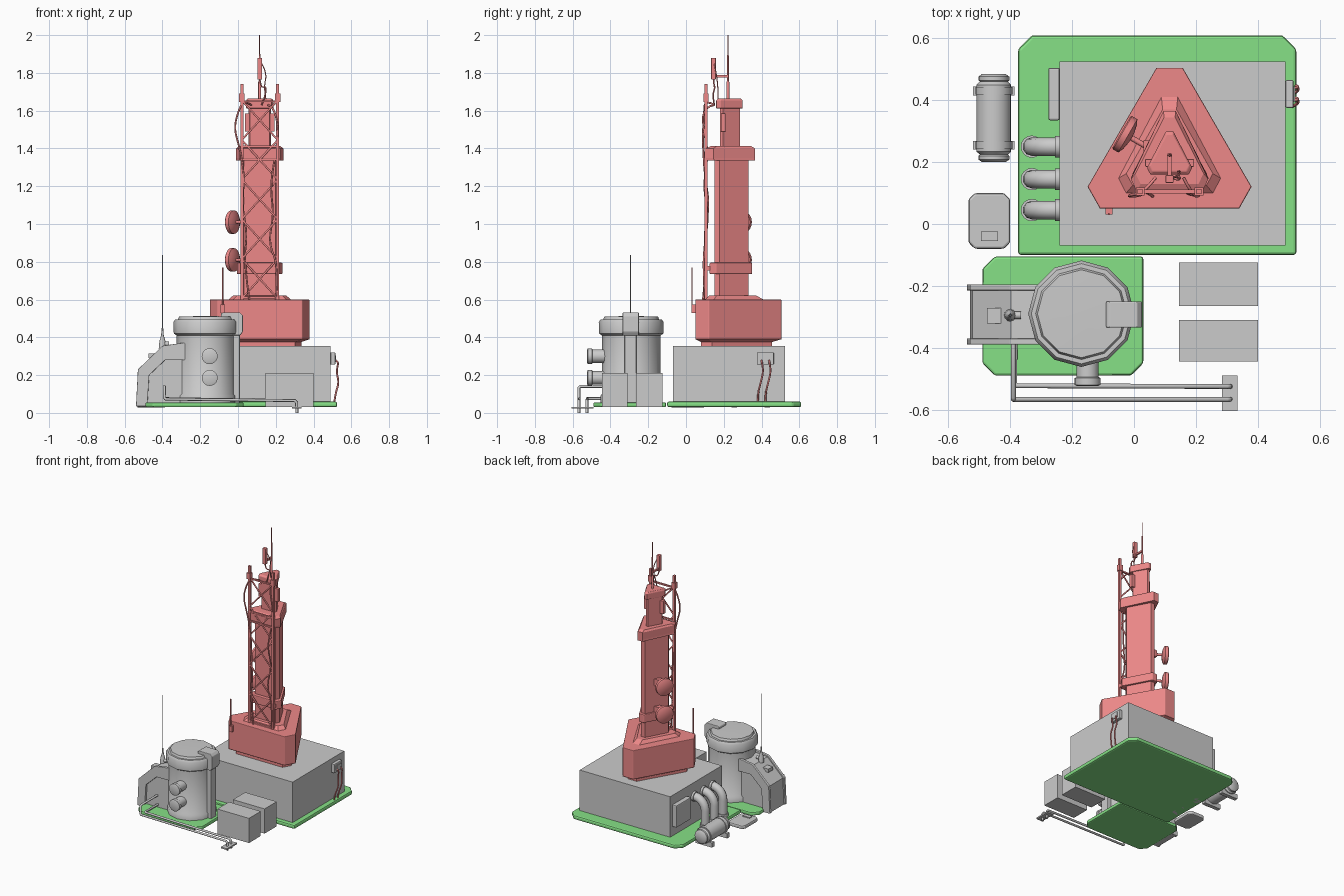
import bpy, bmesh
from math import sin, cos, pi, radians
from mathutils import Vector

if "Cube" in bpy.data.objects:
    bpy.data.objects.remove(bpy.data.objects["Cube"])


def material(name, c):
    m = bpy.data.materials.new(name)
    m.diffuse_color = (*c, 1)
    m.use_nodes = True
    m.node_tree.nodes["Principled BSDF"].inputs["Base Color"].default_value = m.diffuse_color
    return m


RED = material("red_paint", (0.85, 0.25, 0.25))
GREEN = material("green_pad", (0.24, 0.75, 0.24))


def finish(name, bm, mat=None, bevel=0, smooth=False):
    bmesh.ops.recalc_face_normals(bm, faces=bm.faces)
    me = bpy.data.meshes.new(name)
    bm.to_mesh(me)
    bm.free()
    ob = bpy.data.objects.new(name, me)
    bpy.context.collection.objects.link(ob)
    if mat:
        me.materials.append(mat)
    if smooth:
        bpy.ops.object.select_all(action='DESELECT')
        ob.select_set(True)
        bpy.context.view_layer.objects.active = ob
        bpy.ops.object.shade_smooth_by_angle(angle=radians(40))
    if bevel:
        b = ob.modifiers.new("bevel", 'BEVEL')
        b.width, b.segments, b.limit_method = bevel, 2, 'ANGLE'
    return ob


def loft(name, rings, mat=None, bevel=0, smooth=False):
    """Skin a stack of equal-length 3D rings and cap both ends."""
    bm = bmesh.new()
    vs = [[bm.verts.new(p) for p in r] for r in rings]
    n = len(vs[0])
    for a, b in zip(vs, vs[1:]):
        for i in range(n):
            bm.faces.new((a[i], a[(i + 1) % n], b[(i + 1) % n], b[i]))
    bm.faces.new(vs[0])
    bm.faces.new(vs[-1])
    return finish(name, bm, mat, bevel, smooth)


def prism(name, pts, z0, z1, mat=None, bevel=0):
    return loft(name, [[(x, y, z) for x, y in pts] for z in (z0, z1)], mat, bevel)


def box(name, x0, x1, y0, y1, z0, z1, mat=None, bevel=0):
    return prism(name, [(x0, y0), (x1, y0), (x1, y1), (x0, y1)], z0, z1, mat, bevel)


def turned(name, base, axis, profile, n=24, mat=None):
    """Revolve (radius, distance) pairs about an axis through base."""
    q = Vector(axis).to_track_quat('Z', 'Y')
    return loft(name, [[Vector(base) + q @ Vector((r * cos(2 * pi * i / n), r * sin(2 * pi * i / n), d))
                        for i in range(n)] for r, d in profile], mat, 0, True)


def tube(name, pts, r, mat=None, cable=False, res=2):
    """Round tube along a path, as a mesh."""
    cu = bpy.data.curves.new(name, 'CURVE')
    cu.dimensions, cu.bevel_depth, cu.bevel_resolution, cu.use_fill_caps = '3D', r, res, True
    sp = cu.splines.new('NURBS' if cable else 'POLY')
    sp.points.add(len(pts) - 1)
    for p, c in zip(sp.points, pts):
        p.co = (*c, 1)
    if cable:
        sp.use_endpoint_u, sp.order_u, sp.resolution_u = True, 3, 4
    tmp = bpy.data.objects.new(name + "_curve", cu)
    bpy.context.collection.objects.link(tmp)
    me = bpy.data.meshes.new_from_object(tmp.evaluated_get(bpy.context.evaluated_depsgraph_get()))
    bpy.data.objects.remove(tmp)
    me.name = name
    ob = bpy.data.objects.new(name, me)
    bpy.context.collection.objects.link(ob)
    me.materials.clear()
    if mat:
        me.materials.append(mat)
    return ob


CX = 0.115  # tower centre line


def tri(y0, y1, hw, z):
    """Triangle with clipped corners, pointing to the back."""
    ym = y0 + 0.155 * (y1 - y0)
    half = [(0.85 * hw, y0), (hw, ym), (0.16 * hw, y1)]
    return [(CX + x, y, z) for x, y in half] + [(CX - x, y, z) for x, y in half[::-1]]


def tri_block(name, *specs, bevel=0):
    return loft(name, [tri(*s) for s in specs], RED, bevel)


# ground pads
prism("main_pad", [(-.375, -.1), (.525, -.1), (.525, .565), (.48, .61), (-.33, .61), (-.375, .565)],
      .03, .06, GREEN, .01)
prism("tank_pad", [(-.45, -.49), (-.01, -.49), (.03, -.45), (.03, -.105), (-.45, -.105), (-.49, -.145), (-.49, -.45)],
      .03, .056, GREEN, .008)

# main building and loose crates
box("building", -.24, .49, -.07, .525, .06, .355)
box("crate_back", .145, .40, -.265, -.125, .03, .21)
box("crate_front", .145, .40, -.445, -.31, .03, .21)
box("side_panel", -.277, -.24, .335, .505, .13, .29, bevel=.006)
box("junction_box", .49, .515, .375, .465, .255, .32, bevel=.004)
box("junction_cover", .513, .52, .395, .445, .27, .305)
for i, y in enumerate((.4, .44)):
    tube(f"junction_cable_{i}", [(.51, y, .28), (.535, y, .275), (.52, y + .01, .22), (.535, y - .005, .16),
                                 (.515, y - .02, .1), (.51, y - .02, .055)], .005, RED, True)

# three elbow ducts on the left wall
for i, y in enumerate((.045, .145, .25)):
    arc = [(-.25 - .08 * sin(a * pi / 12), y, .175 + .08 * cos(a * pi / 12)) for a in range(7)]
    tube(f"elbow_duct_{i}", [(-.22, y, .255)] + arc + [(-.33, y, .03)], .03, res=3)
    turned(f"duct_collar_{i}", (-.33, y, .06), (0, 0, 1), [(.036, 0), (.036, .02)], 16)
    turned(f"wall_collar_{i}", (-.24, y, .255), (-1, 0, 0), [(.035, 0), (.035, .015)], 16)

# lying gas cylinder with saddles
turned("gas_cylinder", (-.453, .2, .1), (0, 1, 0),
       [(.038, 0), (.05, .008), (.05, .02), (.045, .024), (.056, .034), (.056, .25), (.045, .26),
        (.05, .264), (.05, .276), (.038, .285)], 20)
for i, y in enumerate((.255, .43)):
    turned(f"cylinder_strap_{i}", (-.453, y - .012, .1), (0, 1, 0), [(.06, 0), (.06, .024)], 20)
    box(f"cylinder_saddle_{i}", -.52, -.386, y - .014, y + .014, .028, .062)

# ground hatch
prism("hatch", [(-.515, -.08), (-.42, -.08), (-.4, -.06), (-.4, .08), (-.42, .1), (-.515, .1), (-.535, .08), (-.535, -.06)],
      .028, .055, bevel=.008)
box("hatch_handle", -.495, -.44, -.055, -.025, .05, .062)

# storage tank
TX, TY = -.17, -.29
turned("tank", (TX, TY, 0), (0, 0, 1),
       [(.163, .05), (.163, .09), (.155, .1), (.155, .41), (.17, .42), (.172, .48), (.162, .495),
        (.148, .495), (.142, .51), (.05, .512)], 12)
for i, z in enumerate((.185, .30)):
    turned(f"tank_port_{i}", (-.15, -.42, z), (0, -1, 0),
           [(.036, 0), (.036, .075), (.042, .078), (.042, .1), (.032, .104)], 20)
# overhead vent and downpipe on the right of the tank
loft("tank_vent", [[(x, y, z) for x, z in ((-.09, .49), (-.09, .525), (-.08, .532), (.01, .532), (.026, .515),
                                         (.026, .43), (.012, .41), (-.03, .41))] for y in (-.335, -.25)], bevel=.004)
box("tank_downpipe", -.04, .01, -.325, -.262, .05, .43, bevel=.006)

# arched intake on the left of the tank, with recessed side panels
outer = [(-.54, .035), (-.53, .23), (-.40, .355), (-.30, .37)]
inner = [(-.25, .28), (-.385, .28), (-.47, .2), (-.48, .035)]
for y, nm in ((-.39, "front"), (-.215, "back")):
    loft(f"intake_rim_{nm}", [[(x, yy, z) for x, z in outer + [(-.25, .37)] + inner] for yy in (y, y + .02)], bevel=.003)
loft("intake_core", [[(x, y, z) for x, z in ((-.53, .035), (-.522, .225), (-.397, .347), (-.25, .36), (-.25, .035))]
                     for y in (-.375, -.21)])
box("intake_top_plate", -.475, -.395, -.322, -.272, .29, .315)
turned("whip_base", (-.4, -.295, .34), (0, 0, 1), [(.02, 0), (.016, .04), (.007, .07), (.004, .11)], 12)
tube("whip_antenna", [(-.4, -.295, .44), (-.4, -.295, .835)], .003, res=1)
tube("whip_clamp", [(-.4, -.295, .365), (-.365, -.295, .365)], .012)

# feed pipes along the front
tube("feed_pipe_outer", [(-.39, -.37, .14), (-.39, -.56, .14), (-.39, -.567, .133), (-.39, -.567, .08), (-.383, -.567, .073),
                         (.30, -.567, .065), (.31, -.567, .055), (.312, -.567, 0)], .008)
tube("feed_pipe_inner", [(-.385, -.37, .075), (-.385, -.517, .075), (-.378, -.523, .075),
                         (.30, -.525, .065), (.31, -.525, .055), (.312, -.525, 0)], .008)
box("pipe_foot", .285, .335, -.605, -.49, .022, .032)

# tower base and triangular column
tri_block("base_skirt", (.08, .455, .22, .35), (.08, .455, .22, .375), (.05, .505, .265, .39))
tri_block("tower_base", (.05, .505, .265, .39), (.05, .505, .265, .6), bevel=.004)
tri_block("column_plinth", (.1, .41, .165, .6), (.125, .37, .14, .622))
tri_block("column", (.15, .33, .097, .6), (.15, .33, .097, 1.35))
tri_block("lower_collar", (.125, .35, .122, .735), (.125, .35, .122, .795), bevel=.005)
tri_block("upper_collar", (.11, .365, .125, 1.335), (.105, .365, .125, 1.35), (.105, .365, .125, 1.4),
          (.13, .345, .11, 1.412))
tri_block("upper_column", (.18, .285, .06, 1.4), (.18, .285, .06, 1.62))
tri_block("top_cap", (.16, .30, .073, 1.612), (.16, .30, .073, 1.655), (.17, .29, .064, 1.664), bevel=.003)
for s in (-1, 1):
    box(f"side_unit_{s}", CX + s * .065 - .014, CX + s * .065 + .014, .185, .21, 1.49, 1.585, RED, .003)

# front lattice mast
PY = .105
for s in (-1, 1):
    x = CX + s * .095
    box(f"lattice_pole_{s}", x - .008, x + .008, PY - .008, PY + .008, .6, 1.74, RED)
    box(f"pole_clamp_{s}", x - .014, x + .014, PY - .013, PY + .013, 1.645, 1.69, RED)
    for k in range(5):
        z = .605 + .21 * k
        tube(f"lattice_brace_{s}_{k}", [(x, PY, z), (CX - s * .095, PY, z + .21)], .0055, RED, res=1)
    for k, z in enumerate((.765, 1.375)):
        box(f"pole_bracket_{s}_{k}", x - .008, x + .008, PY, .18, z - .012, z + .012, RED)
for k, z in enumerate((.61, 1.34, 1.41, 1.65)):
    box(f"lattice_rail_{k}", CX - .095, CX + .095, PY - .006, PY + .006, z - .005, z + .005, RED)

# loose cables down the lattice
tube("cable_left", [(.07, .15, 1.63), (.03, .1, 1.66), (-.005, .095, 1.58), (-.02, .09, 1.5), (.01, .09, 1.4),
                    (.035, .1, 1.25), (.02, .125, 1.1), (.05, .095, .95), (.03, .11, .8), (.06, .09, .6)], .005, RED, True)
tube("cable_right", [(.16, .15, 1.63), (.19, .09, 1.62), (.215, .09, 1.5), (.2, .12, 1.38), (.17, .09, 1.2),
                     (.19, .12, 1.05), (.16, .1, .9), (.215, .09, .78), (.2, .1, .6)], .005, RED, True)

# two dish antennas on the left face
N = Vector((-.87, .5, 0))
for i, z in enumerate((.81, 1.01)):
    c = Vector((-.02, .285, z))
    turned(f"dish_{i}", c, N, [(.015, -.014), (.045, -.008), (.062, 0), (.062, .02), (.057, .024)], 20, RED)
    turned(f"dish_arm_{i}", c, -N, [(.009, 0), (.009, .1)], 10, RED)
    box(f"dish_mount_{i}", .03, .075, .235, .27, z - .025, z + .025, RED)

# top aerial, radio unit and its cable
turned("aerial", (CX, .222, 1.65), (0, 0, 1), [(.008, 0), (.008, .1), (.005, .11), (.005, .24), (.0025, .25), (.0025, .35)], 10, RED)
box("radio_unit", CX - .013, CX + .013, .133, .158, 1.765, 1.88, RED, .003)
box("radio_bracket", CX - .006, CX + .006, .15, .222, 1.776, 1.788, RED)
tube("radio_cable", [(CX, .145, 1.77), (CX + .005, .15, 1.72), (CX + .035, .155, 1.73), (CX + .03, .14, 1.68),
                     (CX + .01, .15, 1.63)], .004, RED, True)
tube("aerial_cable", [(CX + .01, .15, 1.85), (CX + .04, .16, 1.8), (CX + .02, .17, 1.72), (CX + .035, .17, 1.65)], .003, RED, True)

# short whip on the tower base
box("small_whip_base", -.092, -.07, .03, .055, .53, .575, RED)
tube("small_whip", [(-.081, .032, .57), (-.081, .032, .77)], .004, RED, res=1)
